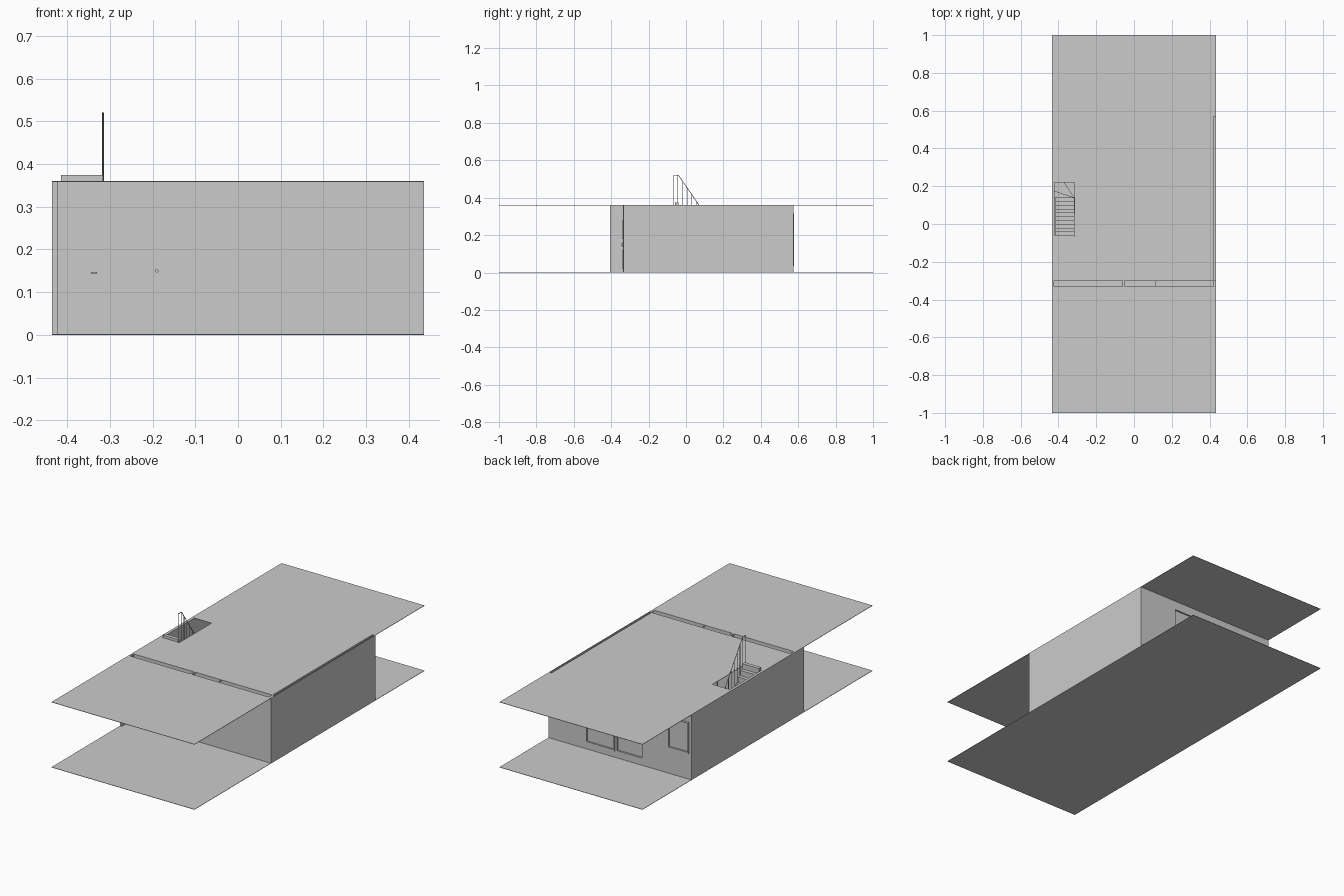
import bpy, bmesh, math
from mathutils import Vector

old = bpy.data.objects.get("Cube")
if old:
    bpy.data.objects.remove(old, do_unlink=True)

grey = bpy.data.materials.new("plain grey")
grey.use_nodes = True
colour = (0.6, 0.6, 0.6, 1)
grey.diffuse_color = colour
grey.node_tree.nodes["Principled BSDF"].inputs["Base Color"].default_value = colour

W, L, H = 0.435, 1.0, 0.36      # half width, half length, storey height
FRONT, BACK = -0.335, 0.575


def finish(name, bm):
    bmesh.ops.recalc_face_normals(bm, faces=bm.faces)
    mesh = bpy.data.meshes.new(name)
    bm.to_mesh(mesh)
    bm.free()
    mesh.materials.append(grey)
    ob = bpy.data.objects.new(name, mesh)
    bpy.context.collection.objects.link(ob)
    return ob


def box(name, x, y, z):
    return prism(name, [(x[0], y[0]), (x[1], y[0]), (x[1], y[1]), (x[0], y[1])], *z)


def prism(name, outline, z0, z1, upright=None):
    """Extrude an outline; upright puts it in the xz plane at that y."""
    bm = bmesh.new()
    if upright is None:
        pts, move = [(a, b, z0) for a, b in outline], Vector((0, 0, z1 - z0))
    else:
        pts, move = [(a, upright, b) for a, b in outline], Vector((0, z1 - z0, 0))
    face = bm.faces.new([bm.verts.new(p) for p in pts])
    new = bmesh.ops.extrude_face_region(bm, geom=[face], use_keep_orig=True)
    bmesh.ops.translate(bm, vec=move, verts=[v for v in new["geom"] if isinstance(v, bmesh.types.BMVert)])
    return finish(name, bm)


def sheet(name, u, v, holes, thickness, place):
    """Slab with rectangular holes (u0, u1, v0, v1); place maps (u, v, depth) to space."""
    us = sorted({*u, *(c for h in holes for c in h[:2])})
    vs = sorted({*v, *(c for h in holes for c in h[2:])})
    bm = bmesh.new()
    for a, b in zip(us, us[1:]):
        for c, d in zip(vs, vs[1:]):
            m, n = (a + b) / 2, (c + d) / 2
            if not any(h[0] < m < h[1] and h[2] < n < h[3] for h in holes):
                bm.faces.new([bm.verts.new(place(p, q, 0)) for p, q in ((a, c), (b, c), (b, d), (a, d))])
    bmesh.ops.remove_doubles(bm, verts=bm.verts, dist=1e-5)
    new = bmesh.ops.extrude_face_region(bm, geom=bm.faces[:], use_keep_orig=True)
    move = Vector(place(0, 0, thickness)) - Vector(place(0, 0, 0))
    bmesh.ops.translate(bm, vec=move, verts=[e for e in new["geom"] if isinstance(e, bmesh.types.BMVert)])
    bmesh.ops.dissolve_limit(bm, angle_limit=0.01, verts=bm.verts, edges=bm.edges)
    return finish(name, bm)


def frame(name, x, z, y, bar=0.004, depth=0.004):
    """Rectangular moulding standing in the xz plane."""
    hole = (x[0] + bar, x[1] - bar, z[0] + bar, z[1] - bar)
    return sheet(name, x, z, [hole], depth, lambda a, b, d: (a, y + d, b))


def rod(name, points, r=0.0015):
    curve = bpy.data.curves.new(name, "CURVE")
    curve.dimensions = "3D"
    curve.bevel_depth = r
    curve.bevel_resolution = 1
    curve.use_fill_caps = True
    line = curve.splines.new("POLY")
    line.points.add(len(points) - 1)
    for p, co in zip(line.points, points):
        p.co = (*co, 1)
    curve.materials.append(grey)
    ob = bpy.data.objects.new(name, curve)
    bpy.context.collection.objects.link(ob)


# Floor and ceiling, the ceiling open over the stairwell and the wall cavities
box("floor", (-W, W), (-L, L), (0, 0.002))
slots = [(-0.425, -0.06, -0.33, -0.30), (-0.05, 0.11, -0.33, -0.30), (0.115, 0.42, -0.33, -0.30),
         (0.42, 0.431, -0.30, 0.57)]
stairwell = (-0.42, -0.315, -0.06, 0.22)
sheet("ceiling", (-W, W), (-L, L), slots + [stairwell], 0.002, lambda a, b, d: (a, b, H - d))

# Side walls
top = H - 0.002
box("right_side_wall", (-W, -0.423), (-0.405, BACK), (0.002, top))
box("left_wall_outer_skin", (0.431, W), (FRONT, BACK), (0.002, top))
box("left_wall_inner_skin", (0.416, 0.42), (-0.30, BACK), (0.002, top))

# Front wall with its cavity and pier
box("front_wall_outer_skin", (-0.423, 0.431), (FRONT, -0.33), (0.002, top))
box("front_wall_inner_skin", (-0.423, 0.416), (-0.30, -0.296), (0.002, top))
box("front_pier", (-0.062, -0.052), (FRONT - 0.002, -0.301), (0.002, top))

# Front doors
box("plain_door", (-0.42, -0.323), (FRONT - 0.003, FRONT), (0.003, 0.292))
box("plain_door_handle", (-0.344, -0.33), (FRONT - 0.009, FRONT - 0.003), (0.143, 0.147))
box("panel_door", (-0.255, -0.125), (FRONT - 0.003, FRONT), (0.003, 0.292))
for label, z in (("lower", (0.022, 0.12)), ("middle", (0.136, 0.163)), ("upper", (0.179, 0.277))):
    frame(label + "_door_moulding", (-0.239, -0.14), z, FRONT - 0.006)
knob = [(-0.19 + 0.004 * math.cos(i * math.pi / 6), 0.15 + 0.004 * math.sin(i * math.pi / 6)) for i in range(12)]
prism("door_knob", knob, 0, -0.008, upright=FRONT - 0.003)

# Half-round fanlight
arc = [(0.035 + 0.065 * math.cos(i * math.pi / 24), 0.26 + 0.065 * math.sin(i * math.pi / 24)) for i in range(25)]
prism("fanlight", arc, 0, -0.002, upright=FRONT)

# Back wall with glazed openings
windows = [(0.03, 0.21, 0.035, 0.315), (-0.145, 0.025, 0.035, 0.315), (-0.42, -0.29, 0.14, 0.315)]
sheet("back_wall", (-0.423, 0.416), (0.002, top), windows, -0.025, lambda a, b, d: (a, BACK + d, b))
box("back_cavity_cap", (0.416, 0.431), (0.571, BACK), (0.002, top))
for i, (a, b, c, d) in enumerate(windows):
    frame(f"window_frame_{i + 1}", (a, b), (c, d), BACK - 0.012, 0.008, 0.014)
    box(f"window_pane_{i + 1}", (a + 0.007, b - 0.007), (BACK - 0.009, BACK - 0.007), (c + 0.007, d - 0.007))

# Room partition
box("partition_wall", (-0.22, 0.416), (0.035, 0.045), (0.002, top))

# Staircase: three winders, then a straight flight rising to the front
x0, x1, rise, turn = -0.42, -0.316, 0.0288, 0.14
winders = [[(x1, turn), (x1, 0.22), (-0.37, 0.22)],
           [(x1, turn), (-0.37, 0.22), (x0, 0.22), (x0, 0.175)],
           [(x1, turn), (x0, 0.175), (x0, turn)]]
for i, outline in enumerate(winders):
    prism(f"winder_{i + 1}", outline, 0.002, rise * (i + 1))
for i in range(10):
    y = turn - 0.02 * i
    z = rise * (i + 4)
    box(f"step_{i + 1}", (x0 + 0.005, x1), (y - 0.02, y), (max(0.002, z - 0.09), z))

# Stair railing
rail = [(x1, -0.068, 0.52), (x1, -0.04, 0.52), (x1, 0.07, 0.36), (x1, turn, 0.258)]
rod("handrail", rail, 0.002)
for i in range(9):
    y = -0.068 + 0.025 * i
    height = min(0.52, 0.52 - (y + 0.04) * 1.455)
    foot = 0.36 if y < -0.06 else rise * (4 + int((turn - y) / 0.02))
    rod(f"baluster_{i + 1}", [(x1, y, foot), (x1, y, height)])
